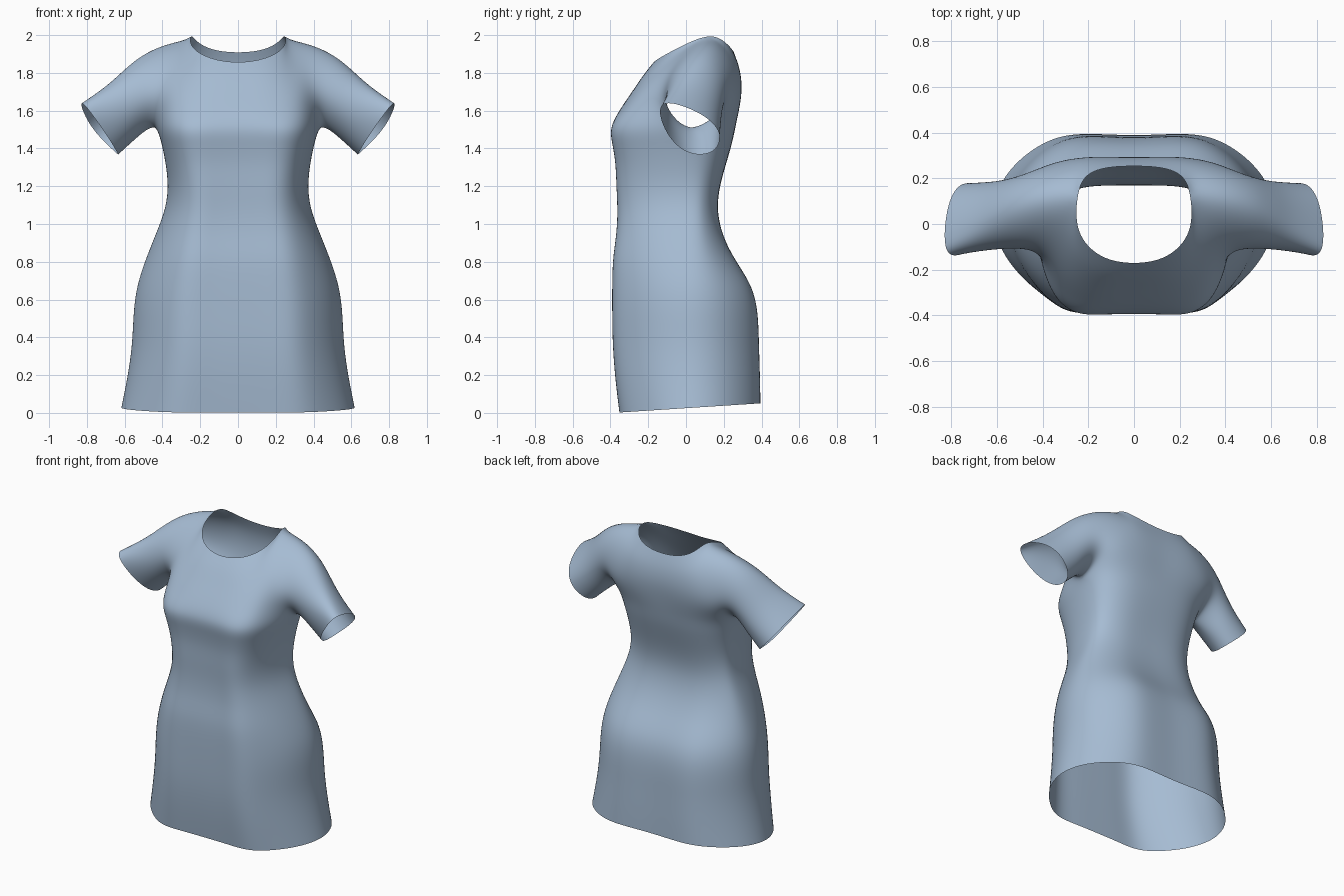
import bpy, bmesh

# Torso rings from hem to bust: height, half width, front y, back y
RINGS = [(0.025, .63, -.35, .39), (.18, .598, -.372, .388), (.36, .57, -.386, .382),
         (.54, .565, -.388, .378), (.68, .545, -.388, .345), (.82, .495, -.386, .25),
         (.95, .44, -.366, .188), (1.08, .387, -.362, .163), (1.2, .372, -.37, .178),
         (1.32, .385, -.374, .213), (1.42, .405, -.392, .243), (1.51, .43, -.41, .262)]

# Cross-section outlines, centre to side seam, as fractions of half width and depth
SECTIONS = {  # panel is front: (hip, bust)
    True: ([(0, 1), (.26, 1), (.5, 1.02), (.69, .84), (.9, .47), (1, 0)],
           [(0, .98), (.32, .99), (.58, 1), (.81, .86), (.96, .48), (1, 0)]),
    False: ([(0, .99), (.26, 1.015), (.5, 1.01), (.72, .82), (.92, .47), (1, 0)],
            [(0, 1), (.32, .99), (.57, .93), (.79, .76), (.94, .46), (1, 0)])}

# Shoulder points shared by front and back panels: neck tip, shoulder, sleeve top, cuff top
TOPS = {3: (.25, .13, 2.015), 4: (.39, .12, 1.985), 5: (.545, .07, 1.91),
        6: (.685, -.03, 1.765), 7: (.84, -.125, 1.667)}
# Underarm points of the sleeve
UNDER = {6: (.53, .08, 1.445), 7: (.628, .09, 1.362)}

# Yoke and sleeve columns from bust upward; neck columns include the neckline point
FRONT = [[(0, -.355, 1.6), (0, -.285, 1.7), (0, -.225, 1.79), (0, -.178, 1.85)],
         [(.135, -.355, 1.6), (.14, -.285, 1.7), (.145, -.22, 1.8), (.15, -.155, 1.872)],
         [(.245, -.34, 1.6), (.245, -.26, 1.71), (.25, -.16, 1.83), (.26, -.04, 1.935)],
         [(.335, -.29, 1.61), (.32, -.2, 1.74), (.305, -.05, 1.89)],
         [(.395, -.18, 1.62), (.385, -.145, 1.74), (.39, -.03, 1.885)],
         [(.45, -.06, 1.58), (.48, -.125, 1.68), (.52, -.08, 1.815)],
         [(.55, -.03, 1.475), (.59, -.11, 1.56), (.64, -.125, 1.68)],
         [(.638, 0, 1.375), (.68, -.09, 1.45), (.775, -.15, 1.585)]]
BACK = [[(0, .28, 1.61), (0, .295, 1.72), (0, .285, 1.82), (0, .255, 1.905)],
        [(.135, .285, 1.61), (.135, .3, 1.72), (.135, .287, 1.83), (.13, .25, 1.917)],
        [(.24, .28, 1.61), (.235, .297, 1.72), (.23, .28, 1.85), (.22, .215, 1.96)],
        [(.335, .265, 1.61), (.325, .285, 1.73), (.3, .25, 1.89)],
        [(.405, .235, 1.61), (.415, .255, 1.72), (.405, .225, 1.875)],
        [(.46, .17, 1.6), (.51, .22, 1.69), (.54, .18, 1.825)],
        [(.56, .165, 1.485), (.62, .2, 1.57), (.67, .13, 1.7)],
        [(.66, .165, 1.39), (.755, .195, 1.48), (.82, .1, 1.585)]]


def ring_point(ring, col, front):
    """Point on the torso cross-section, blended from hip to bust shape."""
    z, hx, yf, yb = ring
    t = min(max((z - .7) / .7, 0), 1)
    (hx0, hy0), (hx1, hy1) = (sec[col] for sec in SECTIONS[front])
    fx, fy = hx0 + (hx1 - hx0) * t, hy0 + (hy1 - hy0) * t
    seam = .03
    y = seam + ((yf if front else yb) - seam) * fy
    if z < .1:                          # hem rises slightly to the back
        z += .065 * y
    return (1.01 * hx * fx, y, z)


bm = bmesh.new()


def panel(upper, front):
    """Sew one panel: torso columns plus yoke and sleeve columns."""
    cols = []
    for i, pts in enumerate(upper):
        low = [ring_point(r, i, front) for r in RINGS] if i < 6 else [UNDER[i]]
        pts = pts + ([TOPS[i]] if i in TOPS else [])
        cols.append([bm.verts.new(p) for p in low + pts])
    for a, b in zip(cols, cols[1:]):
        n = min(len(a), len(b))
        a, b = a[-n:], b[-n:]           # align columns at the top
        for j in range(n - 1):
            f = [a[j], b[j], b[j + 1], a[j + 1]]
            bm.faces.new(f if front else f[::-1])


panel(FRONT, True)
panel(BACK, False)
bmesh.ops.remove_doubles(bm, verts=bm.verts[:], dist=.001)   # side, underarm, shoulder seams
mesh = bpy.data.meshes.new("dress")
bm.to_mesh(mesh)
bm.free()
dress = bpy.data.objects.new("dress", mesh)
bpy.context.collection.objects.link(dress)
for p in mesh.polygons:
    p.use_smooth = True

# Pale blue cloth
cloth = bpy.data.materials.new("blue_cloth")
cloth.diffuse_color = (.38, .5, .65, 1)
mesh.materials.append(cloth)

mirror = dress.modifiers.new("mirror", 'MIRROR')
mirror.merge_threshold = .002
sub = dress.modifiers.new("smooth_cloth", 'SUBSURF')
sub.levels = sub.render_levels = 3
